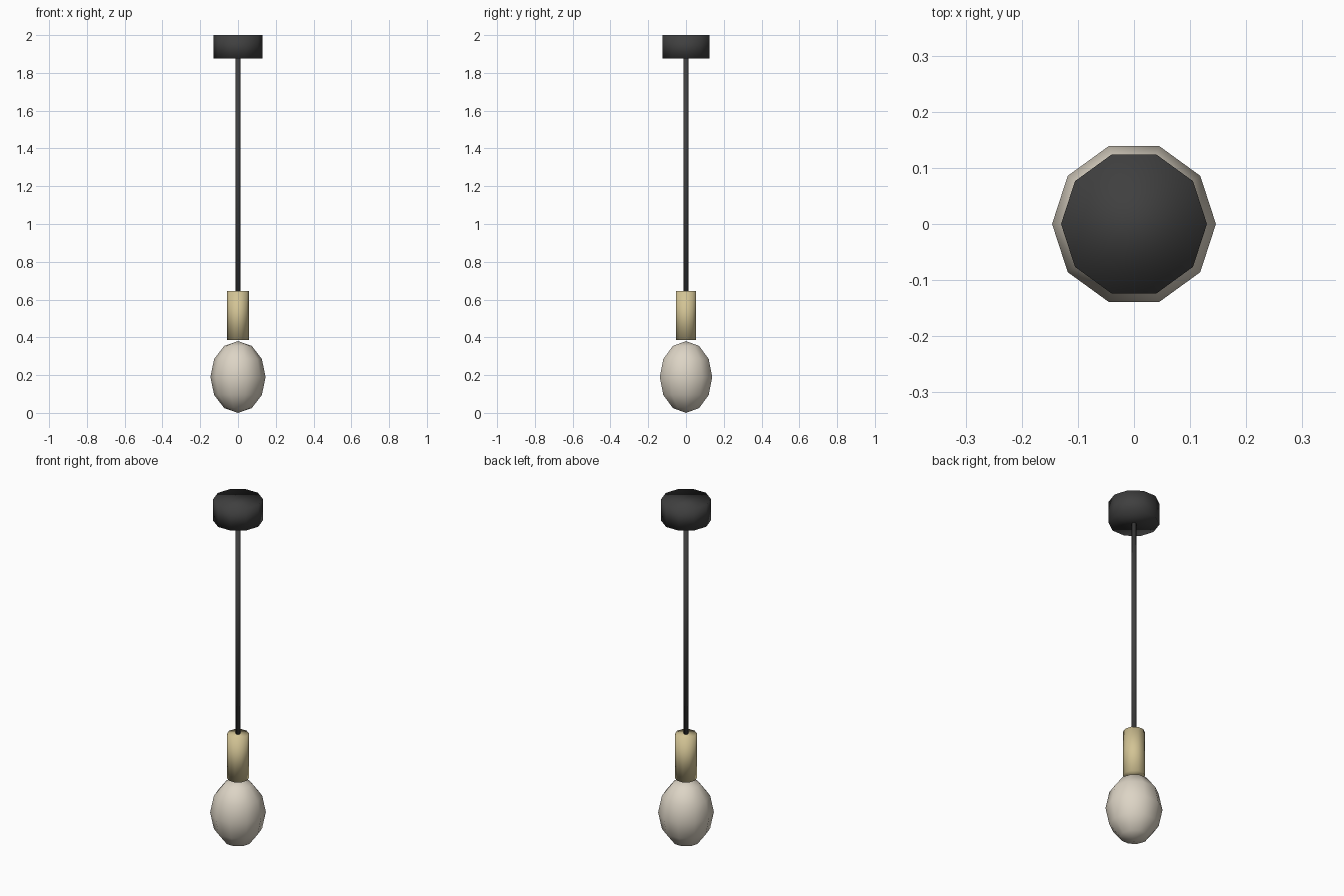
import bpy, bmesh
from math import sin, cos, pi

cube = bpy.data.objects.get("Cube")
if cube:
    bpy.data.objects.remove(cube, do_unlink=True)

SIDES = 10


def material(name, rgb):
    mat = bpy.data.materials.new(name)
    mat.use_nodes = True
    color = (*rgb, 1.0)
    mat.diffuse_color = color
    mat.node_tree.nodes["Principled BSDF"].inputs["Base Color"].default_value = color
    return mat


def lathe(name, profile, mat):
    """Revolve (radius, z) points, bottom to top; zero radius makes a pole."""
    bm = bmesh.new()
    rings = []
    for r, z in profile:
        if r == 0:
            rings.append([bm.verts.new((0, 0, z))] * SIDES)
        else:
            angles = [2 * pi * i / SIDES for i in range(SIDES)]
            rings.append([bm.verts.new((r * cos(a), r * sin(a), z)) for a in angles])
    for low, high in zip(rings, rings[1:]):
        for i in range(SIDES):
            j = (i + 1) % SIDES
            corners = dict.fromkeys((low[i], low[j], high[j], high[i]))
            bm.faces.new(list(corners))
    # Flat caps on open ends
    if profile[0][0] > 0:
        bm.faces.new(rings[0][::-1])
    if profile[-1][0] > 0:
        bm.faces.new(rings[-1])
    for face in bm.faces:
        face.smooth = True
    mesh = bpy.data.meshes.new(name)
    bm.to_mesh(mesh)
    bm.free()
    mesh.materials.append(mat)
    obj = bpy.data.objects.new(name, mesh)
    bpy.context.collection.objects.link(obj)
    return obj


black = material("matte black", (0.05, 0.05, 0.05))
brass = material("pale brass", (0.65, 0.55, 0.30))
glass = material("frosted cream", (0.72, 0.66, 0.56))

# Ceiling canopy, hanging cord and lamp socket
lathe("ceiling_canopy", [(0.13, 1.875), (0.13, 2.0)], black)
lathe("cord", [(0.013, 0.64), (0.013, 1.88)], black)
lathe("socket", [(0.057, 0.387), (0.057, 0.645)], brass)

# Egg-shaped bulb with six bands
STEPS = 6
bulb = [(0.146 * sin(pi * k / STEPS) if 0 < k < STEPS else 0,
         0.19 - 0.19 * cos(pi * k / STEPS)) for k in range(STEPS + 1)]
lathe("bulb", bulb, glass)
